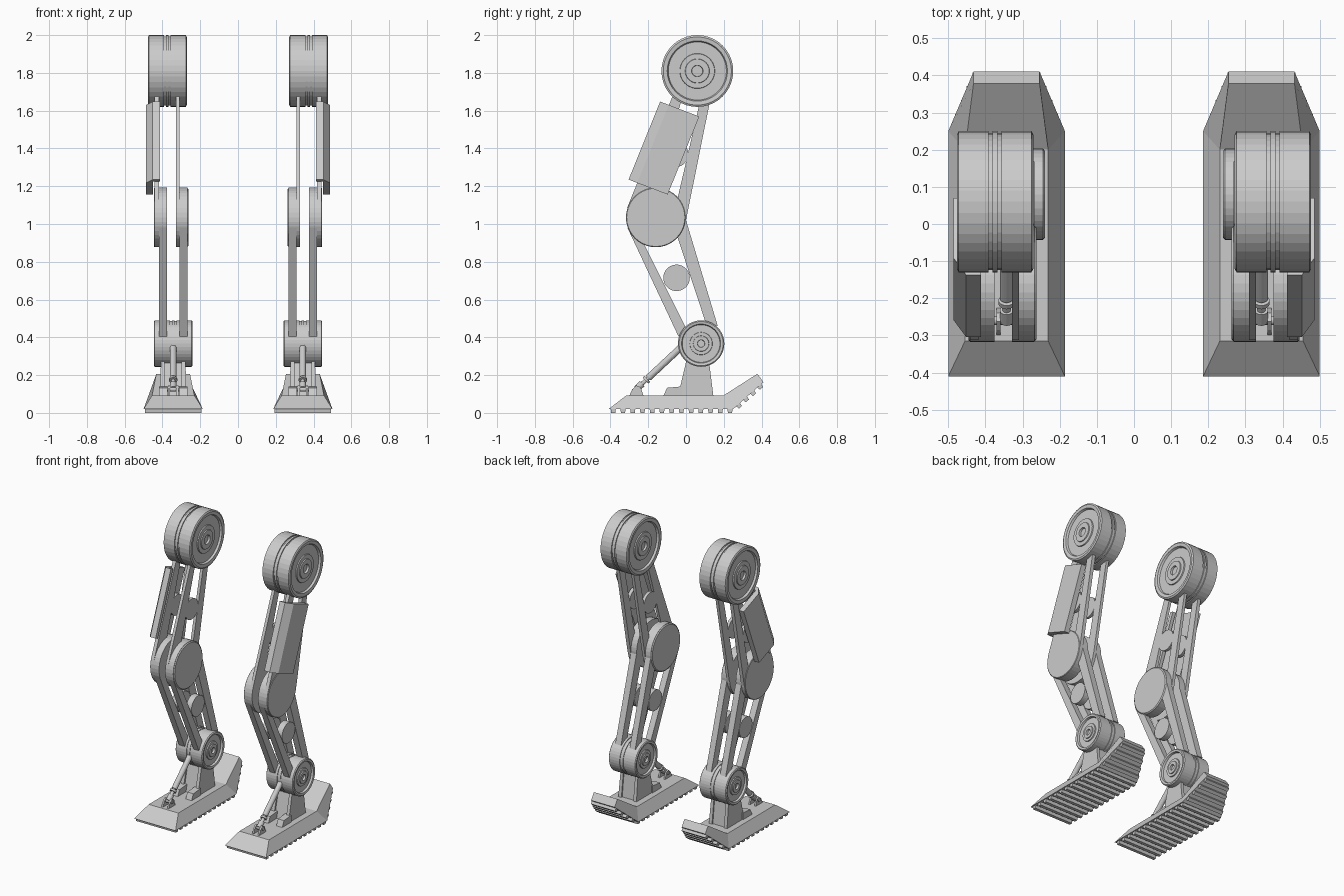
import bpy, bmesh, math
from mathutils import Vector, Matrix

if "Cube" in bpy.data.objects:
    bpy.data.objects.remove(bpy.data.objects["Cube"])

CX = 0.343            # leg centre
HIP, KNEE, ANKLE = (0.06, 1.81), (-0.16, 1.035), (0.08, 0.367)


def finish(name, bm):
    """Turn a bmesh (right leg, world coordinates) into a mirrored object."""
    bmesh.ops.recalc_face_normals(bm, faces=bm.faces)
    me = bpy.data.meshes.new(name)
    bm.to_mesh(me)
    bm.free()
    ob = bpy.data.objects.new(name, me)
    bpy.context.collection.objects.link(ob)
    ob.modifiers.new("mirror", 'MIRROR').use_axis = (True, False, False)
    return ob


def loft(bm, rings, closed=False):
    """Skin a list of equal-length point rings."""
    vs = [[bm.verts.new(p) for p in r] for r in rings]
    n = len(vs[0])
    for a, b in zip(vs, vs[1:] + vs[:1] if closed else vs[1:]):
        for i in range(n):
            bm.faces.new((a[i], a[(i + 1) % n], b[(i + 1) % n], b[i]))
    if not closed:
        bm.faces.new(vs[0])
        bm.faces.new(vs[-1])


def prism(bm, pts, x0, x1):
    loft(bm, [[(x, y, z) for y, z in pts] for x in (x0, x1)])


def circle(x, c, r, n=40):
    return [(x, c[0] + r * math.cos(2 * math.pi * i / n),
             c[1] + r * math.sin(2 * math.pi * i / n)) for i in range(n)]


def disc(bm, c, r, x0, x1, bevel=0.0):
    if bevel:
        loft(bm, [circle(x0, c, r - bevel), circle(x0 + bevel, c, r),
                  circle(x1 - bevel, c, r), circle(x1, c, r - bevel)])
    else:
        loft(bm, [circle(x0, c, r), circle(x1, c, r)])


def rod(bm, a, b, r, n=16):
    a, b = Vector(a), Vector(b)
    d = b - a
    m = Matrix.Translation((a + b) / 2) @ d.to_track_quat('Z', 'Y').to_matrix().to_4x4()
    bmesh.ops.create_cone(bm, cap_ends=True, segments=n, radius1=r, radius2=r,
                          depth=d.length, matrix=m)


# Hip and ankle drums: lathed, with stepped end faces and a centre groove
END = [(.15, .84), (.16, .97), (.33, .97), (.34, .91), (.48, .91), (.49, .84),
       (.81, .84), (.84, .97), (.95, 1.0), (1, .95), (1, .17), (.965, .17),
       (.965, .07), (1, .07)]


def drum(name, cx, c, r, w=0.103):
    bm = bmesh.new()
    prof = [(f, -x) for f, x in END] + [(f, x) for f, x in reversed(END)]
    loft(bm, [circle(cx + x * w, c, f * r) for f, x in prof])
    finish(name, bm)


drum("hip_drum", 0.374, HIP, 0.19)
drum("ankle_drum", CX, ANKLE, 0.123)

# Thigh: two thin frames of struts, a knee disc and a small web disc
bm = bmesh.new()
for x0, x1 in ((0.309, 0.329), (0.418, 0.442)):
    prism(bm, [(-.312, 1.085), (-.20, 1.10), (-.015, 1.68), (-.07, 1.68)], x0, x1)
    prism(bm, [(0, 1.02), (.125, 1.64), (.072, 1.64), (-.055, 1.09)], x0, x1)
    disc(bm, KNEE, 0.158, x0, x1)
    disc(bm, (-.058, 1.37), 0.07, x0, x1)
finish("thigh_frame", bm)

# Shin: two thicker frames of the same pattern
bm = bmesh.new()
for x0, x1 in ((0.268, 0.309), (0.375, 0.418)):
    prism(bm, [(-.31, .98), (-.04, .405), (.02, .41), (-.235, .92)], x0, x1)
    prism(bm, [(0, 1.02), (.168, .46), (.11, .46), (-.055, .96)], x0, x1)
    disc(bm, KNEE, 0.158, x0, x1)
    disc(bm, (-.05, .715), 0.07, x0, x1)
finish("shin_frame", bm)

# Knee caps on the outer faces
bm = bmesh.new()
disc(bm, KNEE, 0.158, 0.262, 0.309, 0.008)
disc(bm, KNEE, 0.158, 0.4, 0.445, 0.004)
finish("knee_caps", bm)

# Thigh armour: chamfered section swept along the thigh
bm = bmesh.new()
section = [(.412, 0), (.452, 0), (.486, .22), (.486, 1), (.45, 1), (.45, .12), (.412, .12)]
loft(bm, [[(x, y + .207 * d, z - .079 * d) for x, d in section]
          for y, z in ((-.304, 1.235), (-.137, 1.648))])
finish("thigh_armour", bm)

# Foot: lofted wedge with an upturned end
bm = bmesh.new()
foot = [(-.41, .02, .157, -.315, .093, .112), (.25, .02, .157, .2, .093, .112),
        (.41, .163, .089, .378, .207, .089)]
loft(bm, [[(CX - wb, yb, zb), (CX + wb, yb, zb), (CX + wt, yt, zt), (CX - wt, yt, zt)]
          for yb, zb, wb, yt, zt, wt in foot])
finish("foot", bm)

# Sole treads: flat row, then a row up the slope
bm = bmesh.new()
for i in range(13):
    y = -.385 + i * .0515
    prism(bm, [(y - .014, .024), (y - .011, 0), (y + .011, 0), (y + .014, .024)],
          CX - .15, CX + .15)
along = Vector((.16, .143)).normalized()
out = Vector((along.y, -along.x))
for i in range(4):
    t = .035 + i * .05
    p = Vector((.25, .02)) + along * t
    w = .15 - .068 * t / .215
    prism(bm, [p - along * .014 - out * .004, p - along * .011 + out * .018,
               p + along * .011 + out * .018, p + along * .014 - out * .004],
          CX - w, CX + w)
finish("sole_treads", bm)

# Ankle mount: core, side plates and front steps
bm = bmesh.new()
prism(bm, [(-.03, .09), (.135, .09), (.11, .3), (.02, .3)], CX - .045, CX + .045)
for s in (-1, 1):
    loft(bm, [[(CX + s * (.045 + k * t), y, z) for y, z, t in
               ((-.042, .09, 1.2), (.145, .09, 1.2), (.12, .29, 1), (.005, .29, 1))]
              for k in (0, .02)])
    prism(bm, [(-.12, .09), (-.10, .133), (-.02, .14), (-.02, .09)],
          CX + s * .03, CX + s * .075)
finish("ankle_mount", bm)

# Piston between the ankle and the front of the foot
bm = bmesh.new()
rod(bm, (CX, .03, .40), (CX, -.20, .185), .018)
rod(bm, (CX, -.19, .194), (CX, -.255, .133), .011)
rod(bm, (CX, -.205, .18), (CX, -.215, .171), .022)
rod(bm, (CX, -.232, .155), (CX, -.262, .127), .018)
rod(bm, (CX - .032, -.26, .125), (CX + .032, -.26, .125), .012)
for s in (-1, 1):
    prism(bm, [(-.30, .09), (-.285, .125), (-.262, .145), (-.24, .135), (-.225, .09)],
          CX + s * .016, CX + s * .027)
finish("ankle_piston", bm)
